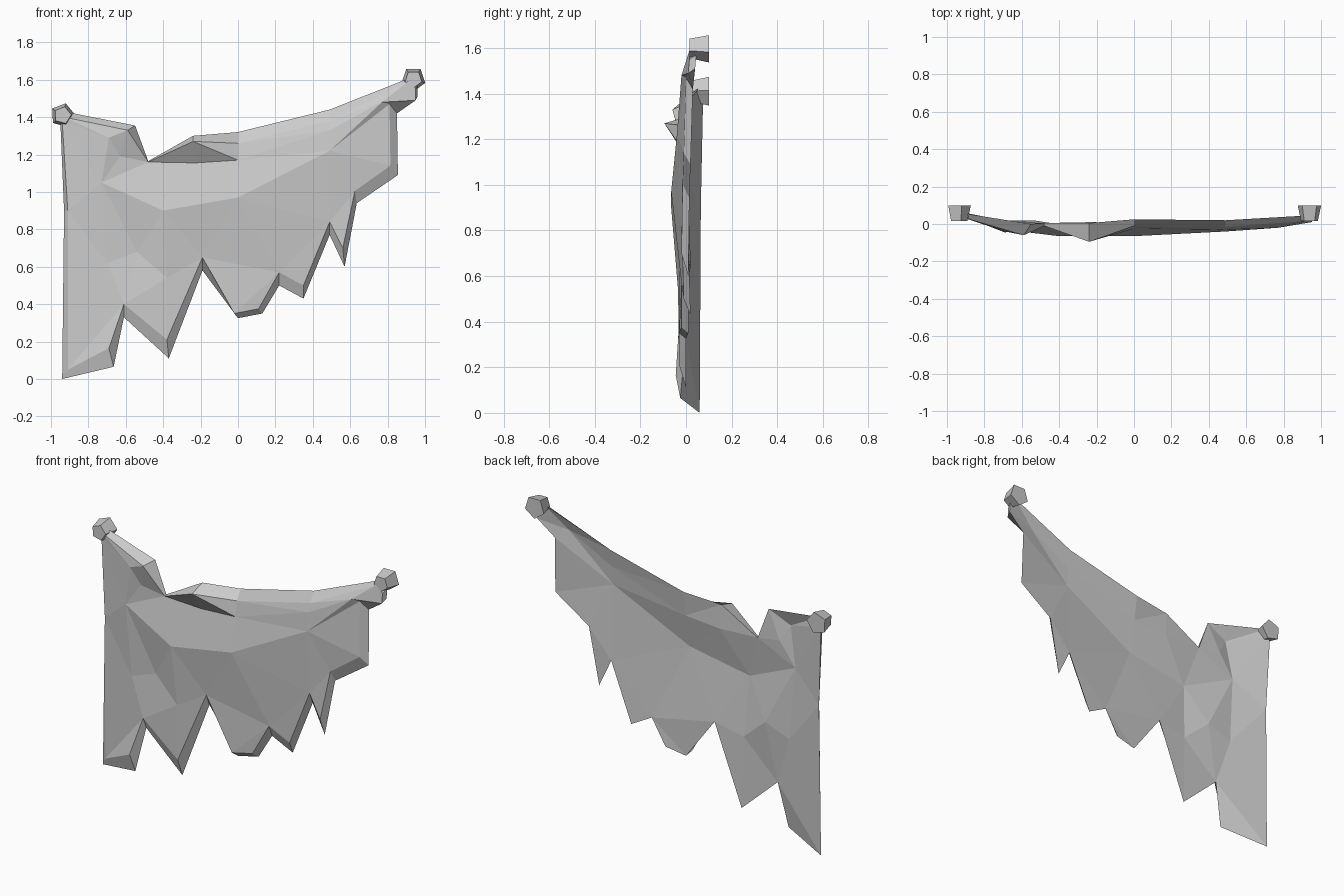
import bpy, bmesh, math
from mathutils import Vector
from mathutils.geometry import delaunay_2d_cdt

cube = bpy.data.objects.get("Cube")
if cube:
    bpy.data.objects.remove(cube, do_unlink=True)

grey = bpy.data.materials.new("plain grey")
grey.use_nodes = True
COLOUR = (0.6, 0.6, 0.6, 1)
grey.diffuse_color = COLOUR
grey.node_tree.nodes["Principled BSDF"].inputs["Base Color"].default_value = COLOUR


def add_object(name, bm):
    bmesh.ops.recalc_face_normals(bm, faces=bm.faces)
    mesh = bpy.data.meshes.new(name)
    bm.to_mesh(mesh)
    bm.free()
    mesh.materials.append(grey)
    obj = bpy.data.objects.new(name, mesh)
    bpy.context.collection.objects.link(obj)
    return obj


# Cloth rim, clockwise from the right peg: (offset of the front sheet, back points)
RIM = [
    ((0, -.02, -.03), [(-.93, .06, 1.43)]),
    ((-.04, -.06, -.025), [(-.55, 0, 1.355)]),
    ((0, -.015, -.005), [(-.48, .005, 1.165)]),
    ((0, -.1, -.03), [(-.24, .005, 1.3)]),
    ((0, -.035, -.06), [(0, .025, 1.32), (.49, .02, 1.44)]),
    ((-.01, -.03, -.02), [(.92, .045, 1.61), (.96, .045, 1.57), (.96, .04, 1.51)]),
    # ragged left edge
    ((-.04, -.03, .05), [(.85, .03, 1.42), (.855, .02, 1.09)]),
    # hanging tatters and the notches between them
    ((-.01, -.03, .065), [(.635, .015, .94)]),
    ((-.01, -.03, .1), [(.57, .01, .6)]),
    ((0, -.03, .07), [(.49, .01, .77), (.35, .02, .43), (.22, .01, .5)]),
    ((-.02, -.03, .025), [(.13, .01, .35), (0, 0, .325)]),
    ((0, -.03, .07), [(-.19, 0, .58)]),
    ((-.01, -.03, .1), [(-.37, 0, .11)]),
    ((0, -.03, .07), [(-.61, 0, .33)]),
    ((-.025, -.02, .1), [(-.665, -.025, .065)]),
    # straight right edge
    ((.03, -.02, .05), [(-.94, .06, 0)]),
    ((.02, -.03, 0), [(-.93, .065, .9)]),
    ((.01, -.03, 0), [(-.95, .075, 1.38)]),
]

# Belly and fold points inside the cloth, named for the crease lines
FOLDS = {
    "flap_fold": (-.69, -.01, 1.29), "flap_foot": (-.63, .01, 1.19),
    "lip_fold": (-.23, .01, 1.155), "upper_mid": (0, .005, 1.17),
    "upper_left": (.49, .0, 1.33), "shoulder": (.77, .01, 1.48),
    "belly_left": (.49, -.01, 1.22), "belly_mid": (0, -.035, .97),
    "belly_right": (-.4, -.035, .9), "hip": (-.73, .005, 1.05),
    "low_outer": (-.7, .02, .62), "low_mid": (-.38, -.005, .54),
    "dent": (-.54, .02, .68),
}
CREASES = [
    ("shoulder", "belly_left"), ("belly_left", "belly_mid"),
    ("belly_mid", "belly_right"), ("belly_right", "hip"),
    ("upper_mid", "upper_left"), ("upper_left", "shoulder"),
    ("belly_right", "low_mid"), ("hip", "low_outer"),
    ("lip_fold", "upper_mid"), ("lip_fold", "belly_right"),
]


def build_cloth():
    back, front = [], []
    for offset, points in RIM:
        for p in points:
            back.append(Vector(p))
            front.append(Vector(p) + Vector(offset))
    count = len(back)
    index = {}
    for name, p in FOLDS.items():
        index[name] = len(back)
        back.append(Vector(p))
        front.append(Vector(p) + Vector((0, -.03, 0)))

    # Triangulate one sheet, then reuse it for both sides
    edges = [(i, (i + 1) % count) for i in range(count)]
    edges += [(index[a], index[b]) for a, b in CREASES]
    flat = [Vector((p.x, p.z)) for p in back]
    result = delaunay_2d_cdt(flat, edges, [], 1, 1e-5)
    tris, origin = result[2], result[3]

    bm = bmesh.new()
    back_verts = [bm.verts.new(p) for p in back]
    front_verts = [bm.verts.new(p) for p in front]
    for tri in tris:
        ids = [origin[i][0] for i in tri]
        bm.faces.new([front_verts[i] for i in ids])
        bm.faces.new([back_verts[i] for i in reversed(ids)])
    for i in range(count):
        j = (i + 1) % count
        bm.faces.new([back_verts[i], back_verts[j], front_verts[j], front_verts[i]])
    return add_object("draped_cloth", bm)


# Five-sided tapered pegs, wide end at the back
def build_peg(name, x, z, turn):
    bm = bmesh.new()
    rings = []
    for y, radius in ((.015, .047), (.1, .066)):
        ring = []
        for k in range(5):
            a = turn + k * math.tau / 5
            ring.append(bm.verts.new((x + radius * math.cos(a), y, z + radius * math.sin(a))))
        rings.append(ring)
    small, large = rings
    bm.faces.new(small)
    bm.faces.new(large)
    for k in range(5):
        n = (k + 1) % 5
        bm.faces.new([small[k], small[n], large[n], large[k]])
    return add_object(name, bm)


build_cloth()
build_peg("right_peg", -.938, 1.41, math.radians(75))
build_peg("left_peg", .938, 1.603, math.radians(-18 + 72 * 0.5 + 36))
